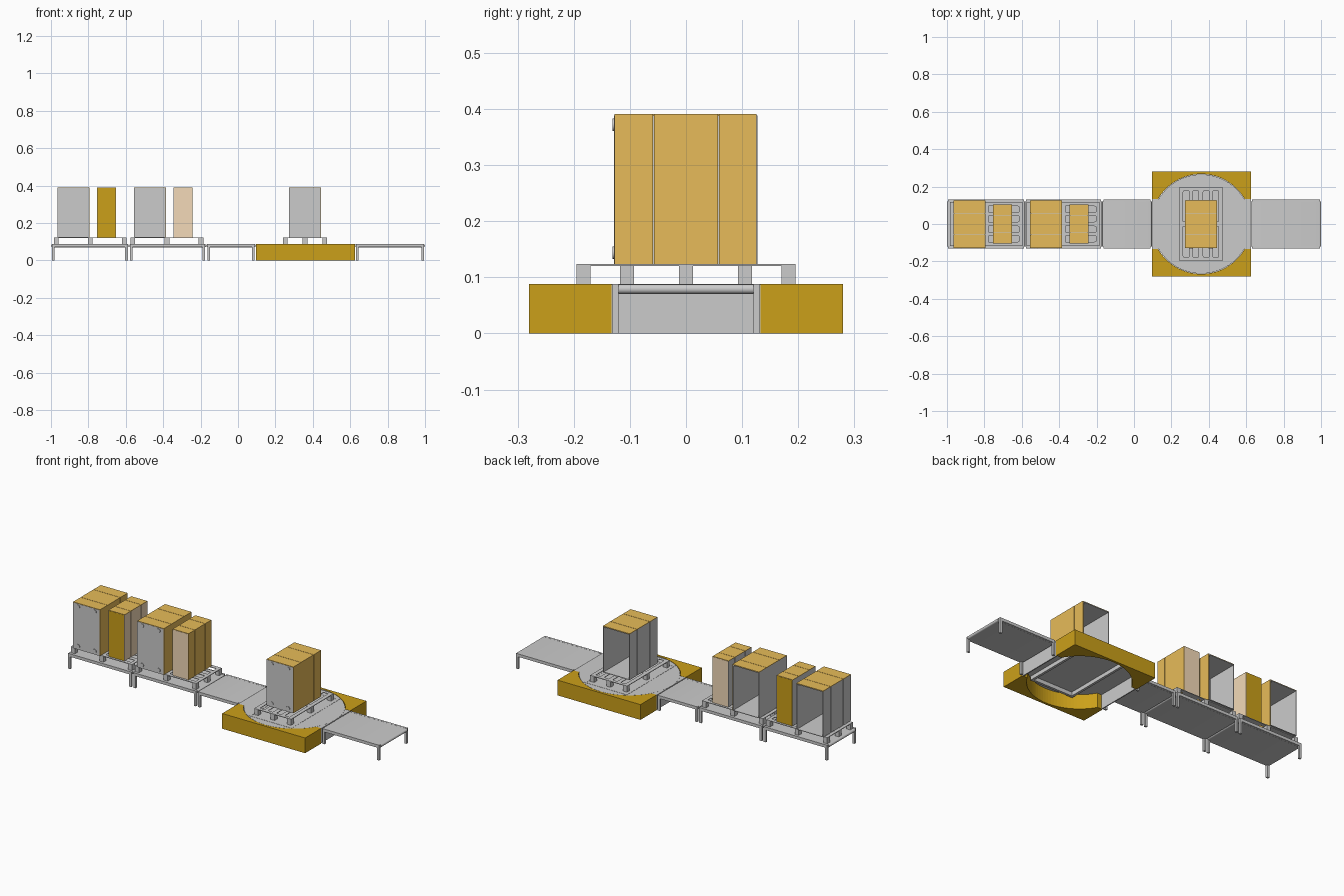
import bpy, bmesh, math
from mathutils import Matrix, Vector

if "Cube" in bpy.data.objects:
    bpy.data.objects.remove(bpy.data.objects["Cube"])


def material(name, rgb):
    m = bpy.data.materials.new(name)
    m.diffuse_color = (*rgb, 1)
    m.use_nodes = True
    m.node_tree.nodes["Principled BSDF"].inputs["Base Color"].default_value = m.diffuse_color
    return m


GOLD = material("ochre_base", (0.60, 0.35, 0.01))
WOOD = material("golden_panel", (0.80, 0.50, 0.10))
TAN = material("tan_panel", (0.90, 0.70, 0.48))


def finish(bm, name, mat=None, smooth=False):
    bmesh.ops.recalc_face_normals(bm, faces=bm.faces)
    me = bpy.data.meshes.new(name)
    bm.to_mesh(me)
    bm.free()
    ob = bpy.data.objects.new(name, me)
    bpy.context.collection.objects.link(ob)
    if mat:
        me.materials.append(mat)
    if smooth:
        bpy.context.view_layer.objects.active = ob
        bpy.ops.object.select_all(action='DESELECT')
        ob.select_set(True)
        bpy.ops.object.shade_smooth_by_angle(angle=math.radians(35))
    return ob


def boxes(name, spans, mat=None):
    """One object from boxes given as (x0, x1, y0, y1, z0, z1)."""
    bm = bmesh.new()
    for x0, x1, y0, y1, z0, z1 in spans:
        mx = Matrix.Translation(((x0 + x1) / 2, (y0 + y1) / 2, (z0 + z1) / 2))
        mx = mx @ Matrix.Diagonal((x1 - x0, y1 - y0, z1 - z0, 1))
        bmesh.ops.create_cube(bm, size=1, matrix=mx)
    return finish(bm, name, mat)


def extrude(name, pts, vec, mat=None, smooth=False):
    bm = bmesh.new()
    face = bm.faces.new([bm.verts.new(p) for p in pts])
    ext = bmesh.ops.extrude_face_region(bm, geom=[face], use_keep_orig=True)
    moved = [g for g in ext["geom"] if isinstance(g, bmesh.types.BMVert)]
    bmesh.ops.translate(bm, verts=moved, vec=Vector(vec))
    return finish(bm, name, mat, smooth)


def conveyor(name, x0, x1):
    # belt loop with round ends
    r, z, n = 0.0085, 0.079, 10
    pts = []
    for cx, start in ((x1 - r, -90), (x0 + r, 90)):
        for i in range(n + 1):
            a = math.radians(start + 180 * i / n)
            pts.append((cx + r * math.cos(a), -0.12, z + r * math.sin(a)))
    extrude(name + "_belt", pts, (0, 0.24, 0), smooth=True)
    # side rails and legs
    spans = []
    for y0, y1 in ((-0.132, -0.12), (0.12, 0.132)):
        spans.append((x0 + 0.006, x1 - 0.006, y0, y1, 0.071, 0.088))
        spans += [(a, a + 0.014, y0, y1, 0, 0.071) for a in (x0 + 0.006, x1 - 0.02)]
    boxes(name + "_frame", spans)


def pallet(name, cx, turned=False):
    L, W, zb, zt = 0.195, 0.1175, 0.0885, 0.124
    spans = []
    # nine feet
    for x in (-L + 0.0125, 0, L - 0.0125):
        for y in (-W + 0.0125, 0, W - 0.0125):
            spans.append((x - 0.0125, x + 0.0125, y - 0.0125, y + 0.0125, zb, 0.1205))
    # cross boards and slats of the deck
    for a, b in ((-L, -0.176), (-0.0125, 0.0125), (0.176, L)):
        spans.append((a, b, -W, W, 0.1205, zt))
    for a, b in ((-W, -0.095), (-0.065, -0.042), (-0.012, 0.012), (0.042, 0.065), (0.095, W)):
        spans += [(-0.176, -0.0125, a, b, 0.1205, zt), (0.0125, 0.176, a, b, 0.1205, zt)]
    if turned:
        spans = [(c, d, a, b, e, f) for a, b, c, d, e, f in spans]
    boxes(name, [(a + cx, b + cx, c, d, e, f) for a, b, c, d, e, f in spans])


def split(y0, y1, gap=0.001):
    cuts = [y0, -0.058 * (y1 - y0) / 0.255, 0.058 * (y1 - y0) / 0.255, y1]
    return [(a + gap, b - gap) for a, b in zip(cuts, cuts[1:])]


def cabinet(name, x0, x1):
    y0, y1, z0, z1, t = -0.128, 0.127, 0.124, 0.391, 0.003
    # grey shell, open at the back
    boxes(name + "_shell", [
        (x0, x1 - t, y0, y0 + t, z0, z1 - t),
        (x1 - 2 * t, x1 - t, y0 + t, y1, z0, z1 - t),
        (x0 + t, x1 - 2 * t, y0 + t, y1, z1 - 2 * t, z1 - t),
        (x0 + t, x1 - 2 * t, y0 + t, y1, z0, z0 + t)])
    boxes(name + "_left_panels", [(x0, x0 + t, a, b, z0, z1 - t) for a, b in split(y0 + t, y1)])
    # golden cladding in three strips
    strips = split(y0, y1)
    boxes(name + "_right_panels", [(x1 - t, x1, a, b, z0, z1 - t) for a, b in strips], WOOD)
    boxes(name + "_top_panels", [(x0, x1, a, b, z1 - t, z1) for a, b in strips], WOOD)
    # corner bolts on the front
    bm = bmesh.new()
    cx = (x0 + x1) / 2
    for x in (cx - 0.053, cx + 0.053):
        for z in (0.144, 0.372):
            mx = Matrix.Translation((x, y0 - 0.001, z)) @ Matrix.Rotation(math.pi / 2, 4, 'X')
            bmesh.ops.create_cone(bm, cap_ends=True, segments=16, radius1=0.011,
                                  radius2=0.011, depth=0.004, matrix=mx)
    finish(bm, name + "_bolts", None, True)


def carton(name, x0, x1, end_mat, side_mat):
    y0, y1, z0, z1, t = -0.105, 0.105, 0.124, 0.391, 0.003
    boxes(name + "_ends", [(x0 + t, x1 - t, y0, y0 + t, z0, z1 - t),
                           (x0 + t, x1 - t, y1 - t, y1, z0, z1 - t)], end_mat)
    boxes(name + "_core", [(x0 + t, x1 - t, y0 + t, y1 - t, z0, z1 - t)])
    strips = split(y0, y1)
    boxes(name + "_right_panels", [(x1 - t, x1, a, b, z0, z1 - t) for a, b in strips], side_mat)
    boxes(name + "_left_panels", [(x0, x0 + t, a, b, z0, z1 - t) for a, b in strips])
    boxes(name + "_top_panels", [(x0, x1, a, b, z1 - t, z1) for a, b in strips], WOOD)


# conveyor line
for i, (a, b) in enumerate(((-1, -0.583), (-0.583, -0.17), (-0.17, 0.095), (0.625, 1))):
    conveyor(f"conveyor_{i + 1}", a, b)

# loaded pallets
pallet("pallet_1", -0.79)
pallet("pallet_2", -0.38)
pallet("turntable_pallet", 0.358, True)
cabinet("cabinet_1", -0.965, -0.793)
cabinet("cabinet_2", -0.555, -0.385)
cabinet("turntable_cabinet", 0.272, 0.443)
carton("carton_1", -0.755, -0.652, GOLD, TAN)
carton("carton_2", -0.345, -0.243, TAN, WOOD)

# turntable side blocks with a round recess
TX, R = 0.36, 0.267
start = math.asin(0.133 / R)
for side, s in (("front", -1), ("back", 1)):
    pts = [(TX + 0.265, 0.133 * s, 0), (TX + 0.265, 0.28 * s, 0),
           (TX - 0.265, 0.28 * s, 0), (TX - 0.265, 0.133 * s, 0)]
    for i in range(33):
        a = math.pi - start - (math.pi - 2 * start) * i / 32
        pts.append((TX + R * math.cos(a), R * math.sin(a) * s, 0))
    extrude(f"turntable_{side}_block", pts, (0, 0, 0.088), GOLD)

# turntable disc and end plates
disc = [(TX + 0.265 * math.cos(i * math.tau / 64), 0.265 * math.sin(i * math.tau / 64), 0.082)
        for i in range(64)]
extrude("turntable_disc", disc, (0, 0, 0.0055), smooth=True)
boxes("turntable_end_plates", [
    (0.097, 0.103, -0.133, 0.133, 0, 0.082), (0.617, 0.623, -0.133, 0.133, 0, 0.082),
    (0.095, 0.155, -0.133, 0.133, 0.082, 0.087), (0.565, 0.625, -0.133, 0.133, 0.082, 0.087)])

# rectangular lift frame set in the disc
fx, fy, w = 0.138, 0.222, 0.014
boxes("turntable_lift_frame", [
    (TX - fx, TX - fx + w, -fy, fy, 0.06, 0.0885), (TX + fx - w, TX + fx, -fy, fy, 0.06, 0.0885),
    (TX - fx + w, TX + fx - w, -fy, -fy + w, 0.06, 0.0885),
    (TX - fx + w, TX + fx - w, fy - w, fy, 0.06, 0.0885)])
